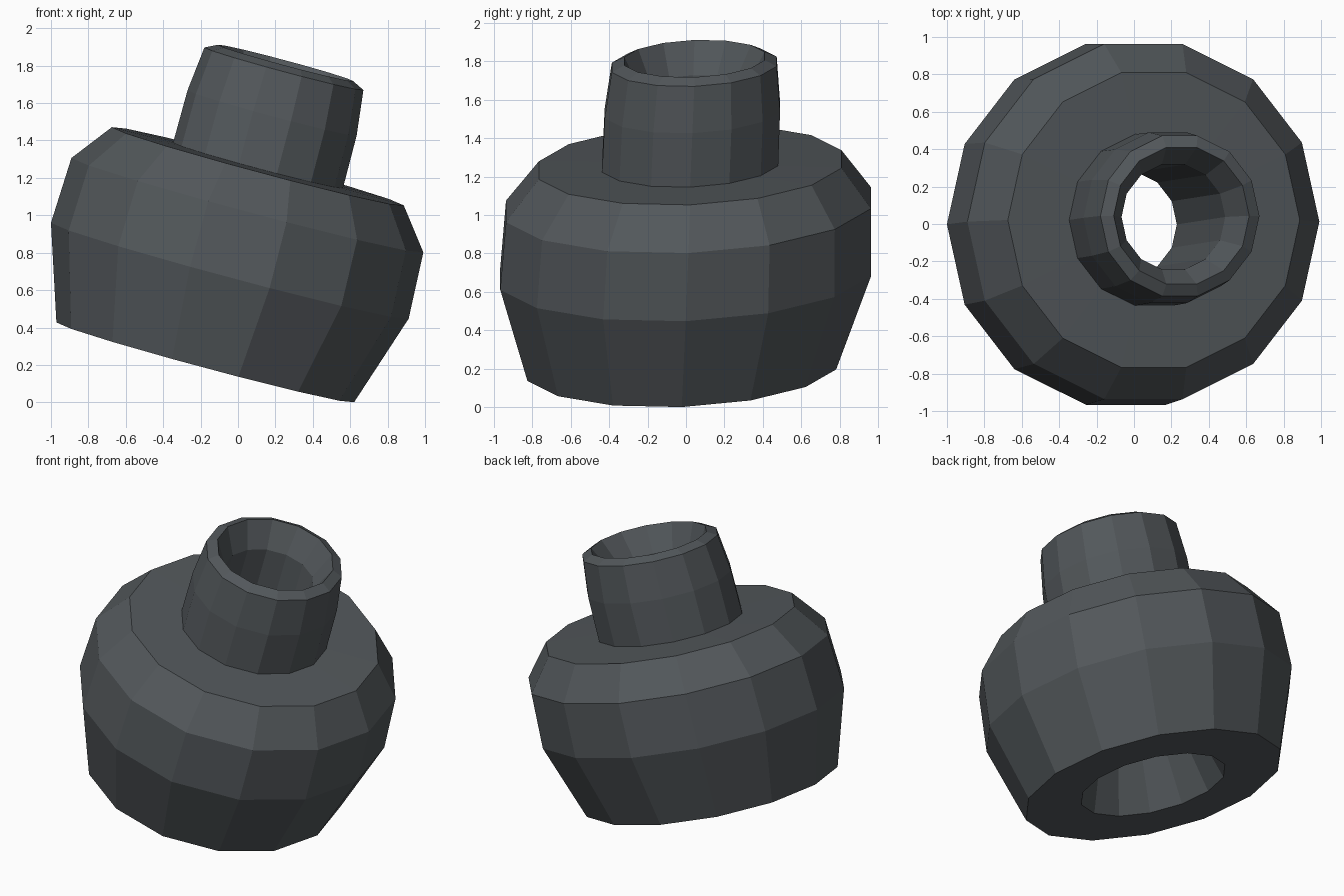
import bpy, bmesh, math
from mathutils import Matrix, Vector

cube = bpy.data.objects.get("Cube")
if cube:
    bpy.data.objects.remove(cube, do_unlink=True)

SIDES = 14

# Dark grey finish
grey = bpy.data.materials.new("dark_slate_grey")
colour = (0.085, 0.096, 0.104, 1.0)
grey.diffuse_color = colour
grey.use_nodes = True
for node in grey.node_tree.nodes:
    if node.type == 'BSDF_PRINCIPLED':
        node.inputs["Base Color"].default_value = colour

# Leaning frame: the axis tips to the left, rings rise slightly to the back
tilt = math.radians(15)
lean = Matrix.Translation((-0.175, -0.022, 0.214)) @ Matrix((
    (math.cos(tilt), 0, math.sin(tilt), 0),
    (0, 1, 0.04, 0),
    (-math.sin(tilt), 0.037, math.cos(tilt), 0),
    (0, 0, 0, 1)))


def lathe(name, profile):
    """Spin a closed (radius, height) profile into a faceted solid."""
    bm = bmesh.new()
    rings = []
    for radius, height in profile:
        angles = [math.tau * k / SIDES for k in range(SIDES)]
        rings.append([bm.verts.new(lean @ Vector(
            (radius * math.cos(a), radius * math.sin(a), height))) for a in angles])
    for i, ring in enumerate(rings):
        other = rings[(i + 1) % len(rings)]
        for k in range(SIDES):
            n = (k + 1) % SIDES
            bm.faces.new((ring[k], ring[n], other[n], other[k]))
    bmesh.ops.recalc_face_normals(bm, faces=bm.faces)
    mesh = bpy.data.meshes.new(name)
    bm.to_mesh(mesh)
    bm.free()
    mesh.materials.append(grey)
    obj = bpy.data.objects.new(name, mesh)
    bpy.context.collection.objects.link(obj)
    return obj


# Rounded body, neck with bevelled lip, and the bore running through both
body = [(0.824, 0), (0.99, 0.507), (0.974, 0.87), (0.808, 1.085)]
neck = [(0.47, 1.09), (0.468, 1.38), (0.44, 1.625)]
bore = [(0.375, 1.657), (0.287, 1.49), (0.287, 0.49), (0.465, 0)]
lathe("hollow_body_with_neck", body + neck + bore)
